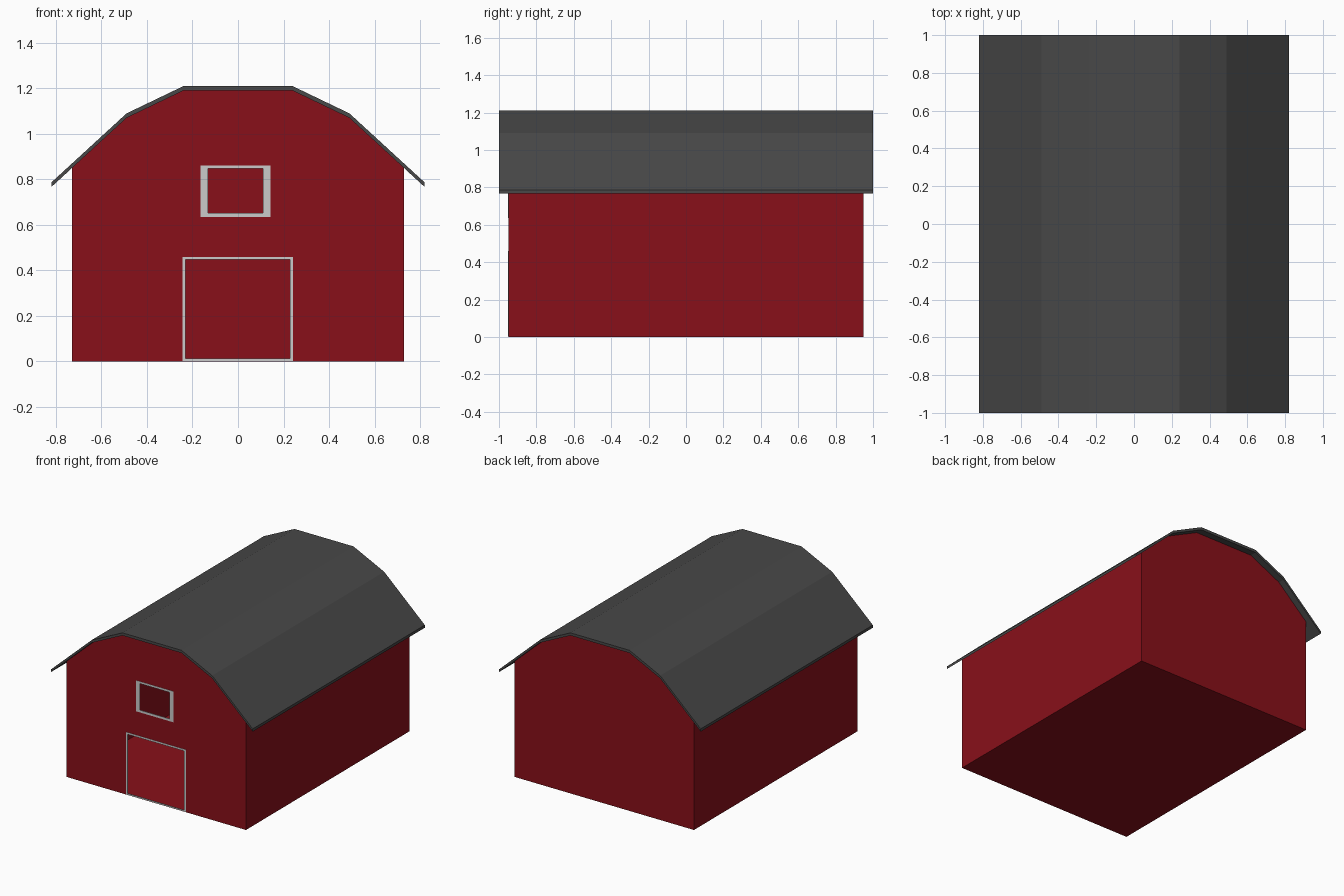
import bpy, bmesh
from math import radians
from mathutils import Matrix

if "Cube" in bpy.data.objects:
    bpy.data.objects.remove(bpy.data.objects["Cube"])


def material(name, color):
    m = bpy.data.materials.new(name)
    m.diffuse_color = (*color, 1)
    m.use_nodes = True
    m.node_tree.nodes["Principled BSDF"].inputs["Base Color"].default_value = m.diffuse_color
    return m


RED = material("barn_red", (0.25, 0.005, 0.01))
GREY = material("roof_grey", (0.065, 0.065, 0.065))
TRIM = material("trim_light", (0.6, 0.6, 0.6))


def add_mesh(name, mesh, mat, y=0, turn=0):
    mesh.name = name
    mesh.materials.clear()
    mesh.materials.append(mat)
    obj = bpy.data.objects.new(name, mesh)
    obj.location.y = y
    obj.rotation_euler.z = radians(turn)
    bpy.context.collection.objects.link(obj)
    return obj


def panel(name, loops, mat, y=0, half_depth=0, turn=0):
    """Upright filled panel from closed (x, z) loops; inner loops are holes."""
    curve = bpy.data.curves.new(name, 'CURVE')
    curve.dimensions, curve.fill_mode = '2D', 'BOTH'
    curve.extrude = half_depth
    for loop in loops:
        s = curve.splines.new('POLY')
        s.points.add(len(loop) - 1)
        for p, (x, z) in zip(s.points, loop):
            p.co = (x, z, 0, 1)
        s.use_cyclic_u = True
    temp = bpy.data.objects.new(name + "_curve", curve)
    bpy.context.collection.objects.link(temp)
    deps = bpy.context.evaluated_depsgraph_get()
    mesh = bpy.data.meshes.new_from_object(temp.evaluated_get(deps))
    bpy.data.objects.remove(temp)
    bpy.data.curves.remove(curve)
    bm = bmesh.new()
    bm.from_mesh(mesh)
    bmesh.ops.remove_doubles(bm, verts=bm.verts, dist=0.0001)
    if half_depth:
        bmesh.ops.recalc_face_normals(bm, faces=bm.faces)
    for f in bm.faces:
        f.smooth = False
    bmesh.ops.rotate(bm, verts=bm.verts, cent=(0, 0, 0),
                     matrix=Matrix.Rotation(radians(90), 3, 'X'))
    bm.to_mesh(mesh)
    bm.free()
    return add_mesh(name, mesh, mat, y, turn)


def mirrored(half):
    return half + [(-x, z) for x, z in reversed(half)]


def rect(x0, x1, z0, z1):
    return [(x0, z0), (x1, z0), (x1, z1), (x0, z1)]


W, D, EAVE = 0.73, 0.95, 0.85
gable = mirrored([(W, 0), (W, EAVE), (0.49, 1.07), (0.24, 1.19)])
door_out, door_in = rect(-0.245, 0.242, 0.003, 0.46), rect(-0.231, 0.229, 0.012, 0.447)
win_out, win_in = rect(-0.165, 0.142, 0.635, 0.862), rect(-0.132, 0.11, 0.652, 0.847)

# Gable walls, the front one with open door and loft window
panel("front_wall", [gable, door_out, win_out], RED, y=-D)
panel("back_wall", [gable], RED, y=D, turn=180)

# Frames around the openings
panel("door_frame", [door_out, door_in], TRIM, y=-D, half_depth=0.002)
panel("window_frame", [win_out, win_in], TRIM, y=-D, half_depth=0.002)

# Side walls and floor as one U-shaped shell
bm = bmesh.new()
pairs = [[bm.verts.new((x, y, z)) for y in (-D, D)]
         for x, z in ((-W, EAVE), (-W, 0), (W, 0), (W, EAVE))]
for a, b in zip(pairs, pairs[1:]):
    bm.faces.new((a[0], a[1], b[1], b[0]))
shell = bpy.data.meshes.new("side_walls_and_floor")
bm.to_mesh(shell)
bm.free()
add_mesh("side_walls_and_floor", shell, RED)

# Gambrel roof slab with overhanging eaves
T = 0.02
top = mirrored([(0.82, 0.787), (0.49, 1.09), (0.24, 1.21)])
panel("roof", [top + [(x, z - T) for x, z in reversed(top)]], GREY, half_depth=1.0)
